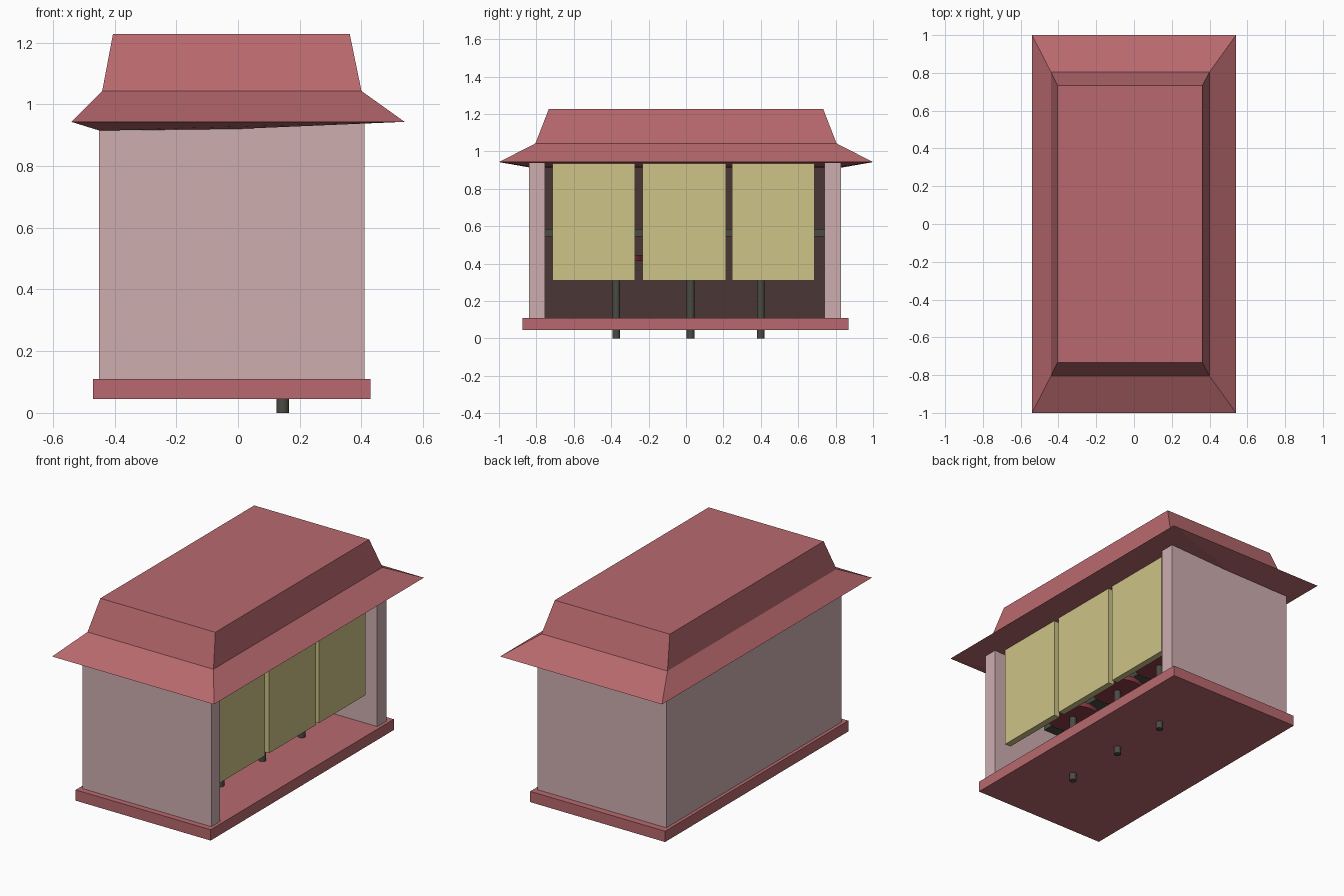
import bpy, bmesh

cube = bpy.data.objects.get("Cube")
if cube:
    bpy.data.objects.remove(cube, do_unlink=True)


def material(name, r, g, b):
    m = bpy.data.materials.new(name)
    m.use_nodes = True
    m.diffuse_color = (r, g, b, 1)
    m.node_tree.nodes["Principled BSDF"].inputs["Base Color"].default_value = (r, g, b, 1)
    return m


RED = material("dusty red", 0.48, 0.141, 0.156)
PINK = material("pale pink", 0.62, 0.423, 0.434)
CLOTH = material("pale yellow", 0.61, 0.546, 0.238)
BROWN = material("dark brown", 0.07, 0.037, 0.037)
GREY = material("dark grey", 0.07, 0.07, 0.058)
SEAT = material("deep red", 0.27, 0.045, 0.06)


def finish(name, bm, *mats):
    bmesh.ops.recalc_face_normals(bm, faces=bm.faces)
    me = bpy.data.meshes.new(name)
    bm.to_mesh(me)
    bm.free()
    for m in mats:
        me.materials.append(m)
    ob = bpy.data.objects.new(name, me)
    bpy.context.collection.objects.link(ob)
    return ob


def box(name, x, y, z, *mats):
    bm = bmesh.new()
    bmesh.ops.create_cube(bm, size=1)
    for v in bm.verts:
        v.co = [r[0] if c < 0 else r[1] for c, r in zip(v.co, (x, y, z))]
    return finish(name, bm, *mats)


def cylinder(name, x, y, z0, z1, radius, sides, mat):
    bm = bmesh.new()
    bmesh.ops.create_cone(bm, cap_ends=True, segments=sides,
                          radius1=radius, radius2=radius, depth=z1 - z0)
    bmesh.ops.translate(bm, verts=bm.verts, vec=(x, y, (z0 + z1) / 2))
    ob = finish(name, bm, mat)
    for p in ob.data.polygons:
        p.use_smooth = abs(p.normal.z) < 0.5
    ob.data.set_sharp_from_angle(angle=0.9)
    return ob


# Base slab and walls; the inner face of the back wall is dark
box("base", (-0.47, 0.43), (-0.875, 0.87), (0.045, 0.11), RED)
back = box("back_wall", (-0.45, -0.31), (-0.84, 0.83), (0.11, 0.915), PINK, BROWN)
for p in back.data.polygons:
    p.material_index = int(p.normal.x > 0.5)
for name, y in (("right_end_wall", (-0.84, -0.755)), ("left_end_wall", (0.74, 0.83))):
    box(name, (-0.31, 0.41), y, (0.11, 0.94), PINK)

# Roof: stacked rectangles from the sunken underside to the flat top
bm = bmesh.new()
loops = []
for x0, x1, y, z0, z1 in ((-0.45, 0.0, 0.84, 0.915, 0.92),
                          (-0.54, 0.54, 1.0, 0.943, 0.943),
                          (-0.44, 0.40, 0.805, 1.043, 1.043),
                          (-0.405, 0.362, 0.733, 1.228, 1.228)):
    corners = ((x0, -y, z0), (x1, -y, z1), (x1, y, z1), (x0, y, z0))
    loops.append([bm.verts.new(c) for c in corners])
for a, b in zip(loops, loops[1:]):
    for i in range(4):
        j = (i + 1) % 4
        bm.faces.new((a[i], a[j], b[j], b[i]))
bm.faces.new(loops[0])
bm.faces.new(loops[-1])
finish("roof", bm, RED)

# Hanging cloth panels across the open side
for i, y in enumerate(((-0.713, -0.273), (-0.233, 0.213), (0.245, 0.687))):
    box(f"curtain_{i + 1}", (0.33, 0.37), y, (0.31, 0.938), CLOTH)

# Counter and stools
box("counter", (-0.31, 0.04), (-0.755, 0.74), (0.545, 0.585), GREY)
for i, y in enumerate((-0.373, 0.025, 0.4)):
    cylinder(f"stool_post_{i + 1}", 0.145, y, 0, 0.415, 0.021, 12, GREY)
    cylinder(f"stool_seat_{i + 1}", 0.145, y, 0.415, 0.445, 0.15, 24, SEAT)
